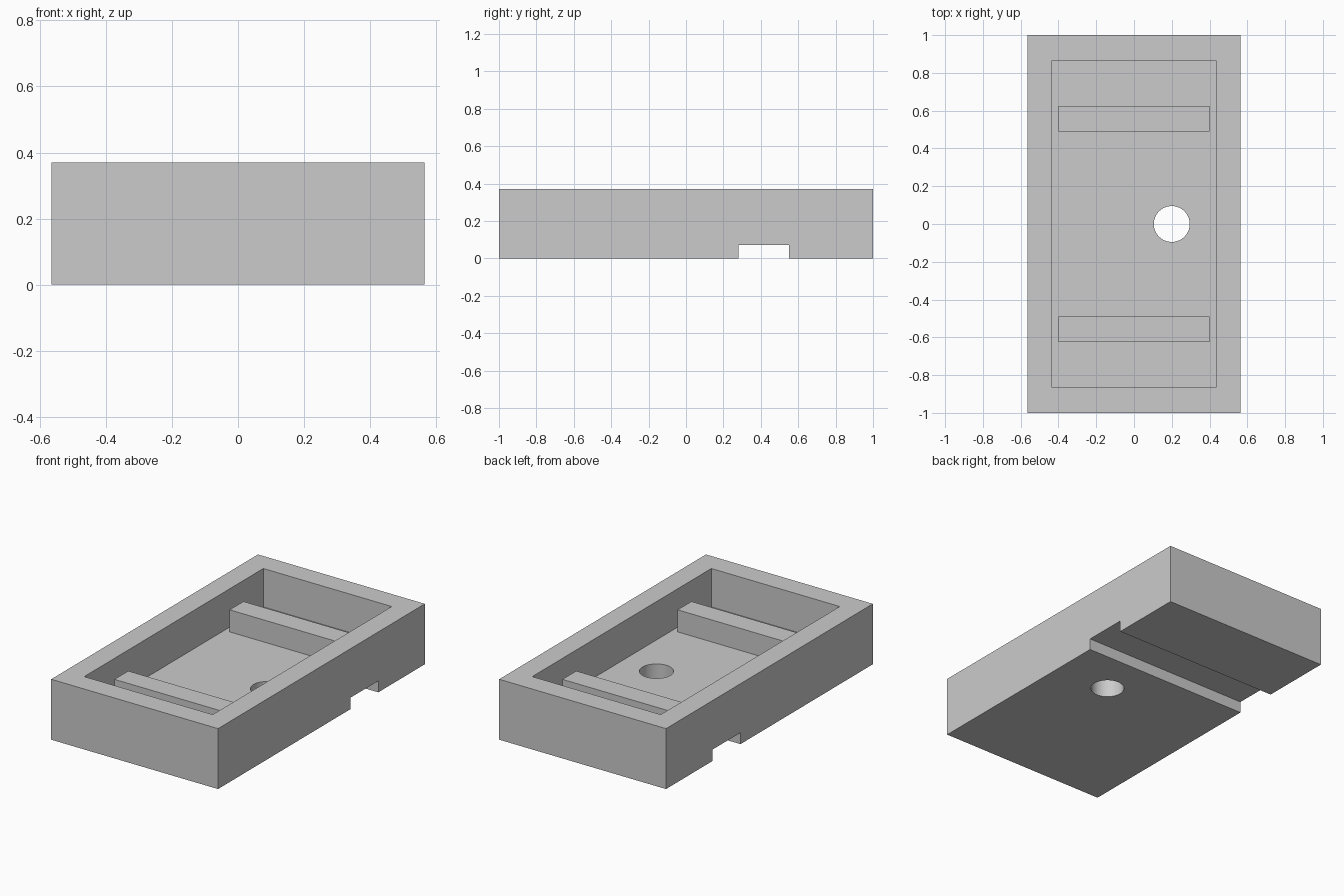
import bpy
import math

cube = bpy.data.objects.get("Cube")
if cube:
    bpy.data.objects.remove(cube, do_unlink=True)

HALF_X, HALF_Y, HEIGHT = 0.565, 1.0, 0.37
WALL, FLOOR = 0.13, 0.135

gray = bpy.data.materials.new("plain_gray")
gray.use_nodes = True
color = (0.6, 0.6, 0.6, 1)
gray.diffuse_color = color
gray.node_tree.nodes["Principled BSDF"].inputs["Base Color"].default_value = color


def box(name, x, y, z):
    """Box spanning the given (low, high) range on each axis."""
    spans = (x, y, z)
    bpy.ops.mesh.primitive_cube_add(size=1, location=[(a + b) / 2 for a, b in spans])
    ob = bpy.context.object
    ob.name = name
    ob.scale = [b - a for a, b in spans]
    bpy.ops.object.transform_apply(location=False, rotation=False, scale=True)
    ob.data.materials.append(gray)
    return ob


def cut(target, cutter):
    """Subtract the cutter, then remove it."""
    cutter.hide_render = True
    bpy.context.view_layer.objects.active = target
    mod = target.modifiers.new("cut", "BOOLEAN")
    mod.operation = "DIFFERENCE"
    mod.solver = "EXACT"
    mod.object = cutter
    bpy.ops.object.modifier_apply(modifier=mod.name)
    bpy.data.objects.remove(cutter, do_unlink=True)


# Open tray
tray = box("tray", (-HALF_X, HALF_X), (-HALF_Y, HALF_Y), (0, HEIGHT))
inner_x, inner_y = HALF_X - WALL, HALF_Y - WALL - 0.004
cut(tray, box("cavity_cutter", (-inner_x, inner_x), (-inner_y, inner_y), (FLOOR, 1)))

# Channel across the underside
cut(tray, box("channel_cutter", (-1, 1), (0.28, 0.55), (-0.5, 0.07)))

# Round hole through the floor
bpy.ops.mesh.primitive_cylinder_add(vertices=64, radius=0.095, depth=1, location=(0.2, 0, 0))
hole = bpy.context.object
hole.data.materials.append(gray)
cut(tray, hole)

bpy.ops.object.select_all(action="DESELECT")
tray.select_set(True)
bpy.context.view_layer.objects.active = tray
bpy.ops.object.shade_smooth_by_angle(angle=math.radians(30))

# Two cross bars standing on the floor
for name, y in (("front_bar", -0.557), ("back_bar", 0.557)):
    box(name, (-0.4, 0.4), (y - 0.067, y + 0.067), (FLOOR, 0.27))
